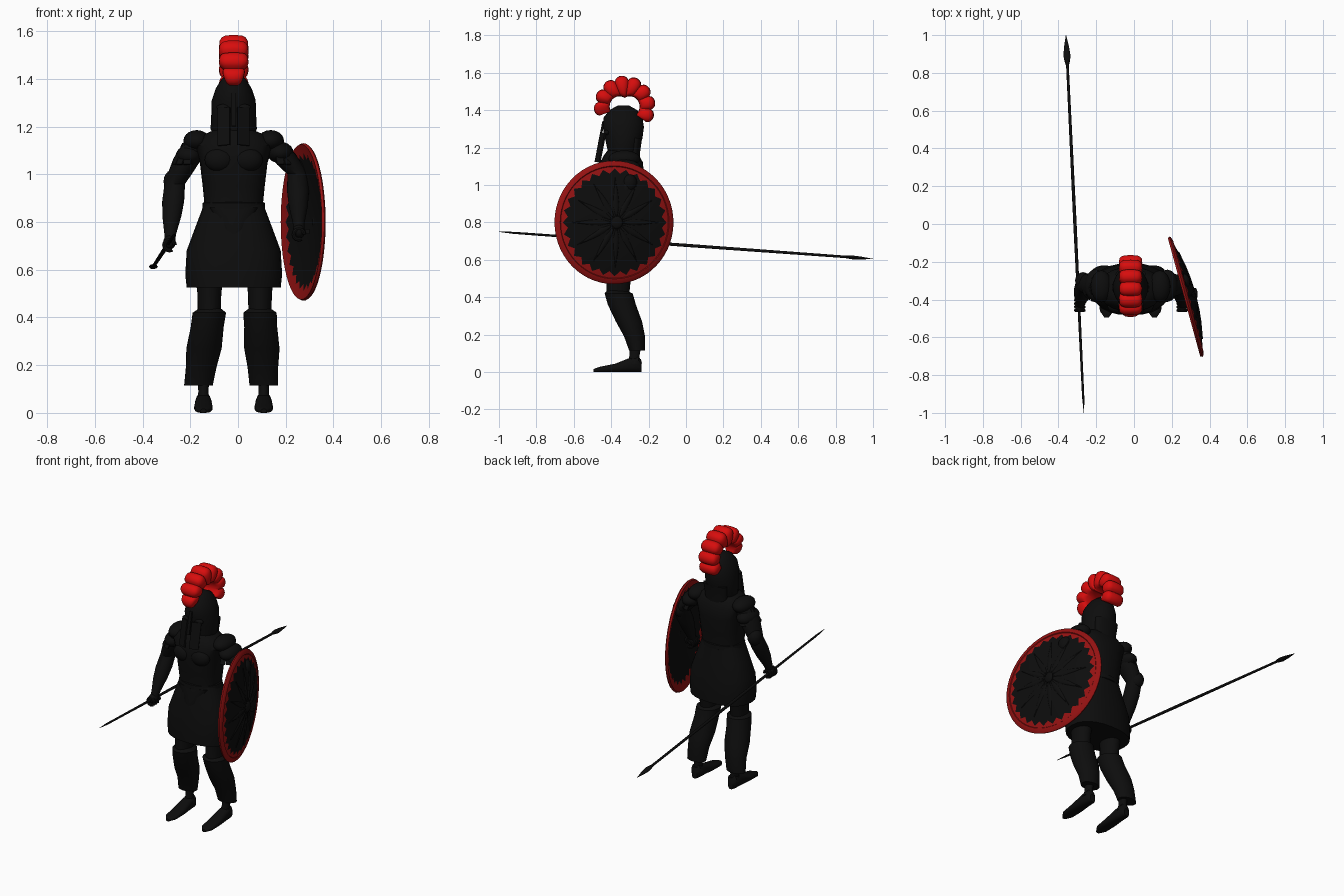
import bpy, bmesh
from math import sin, cos, pi, radians, copysign
from mathutils import Matrix, Vector

cube = bpy.data.objects.get("Cube")
if cube:
    bpy.data.objects.remove(cube, do_unlink=True)

MID, DEPTH = -0.018, -0.345      # body centre line
parts = []


def material(name, color):
    m = bpy.data.materials.new(name)
    m.use_nodes = True
    m.diffuse_color = color
    m.node_tree.nodes["Principled BSDF"].inputs["Base Color"].default_value = color
    return m


black = material("black armour", (0.004, 0.004, 0.004, 1))
bright_red = material("plume red", (0.68, 0.004, 0.004, 1))
dark_red = material("shield red", (0.3, 0.006, 0.006, 1))


def finish(name, bm, *mats):
    bmesh.ops.recalc_face_normals(bm, faces=bm.faces)
    mesh = bpy.data.meshes.new(name)
    bm.to_mesh(mesh)
    bm.free()
    for m in mats:
        mesh.materials.append(m)
    ob = bpy.data.objects.new(name, mesh)
    bpy.context.scene.collection.objects.link(ob)
    parts.append(ob)
    return ob


def skin(bm, rings, caps=True):
    """Join closed rings of points into a surface; returns faces per band."""
    rows = [[bm.verts.new(p) for p in ring] for ring in rings]
    bands = []
    for a, b in zip(rows, rows[1:]):
        n = len(a)
        bands.append([bm.faces.new((a[i], a[(i + 1) % n], b[(i + 1) % n], b[i]))
                      for i in range(n)])
    if caps:
        bm.faces.new(rows[0])
        bm.faces.new(rows[-1])
    return bands


def oval(n, power=1.0):
    """Unit oval; a power below one makes it squarer."""
    for i in range(n):
        c, s = cos(2 * pi * i / n), sin(2 * pi * i / n)
        yield copysign(abs(c) ** power, c), copysign(abs(s) ** power, s)


def loft(name, rings, mat=black, n=24, along_y=False, power=1.0):
    """Rings are (x, y, z, half width, half depth)."""
    bm = bmesh.new()
    skin(bm, [[(x + a * c, y, z + b * s) if along_y else (x + a * c, y + b * s, z)
               for c, s in oval(n, power)] for x, y, z, a, b in rings])
    return finish(name, bm, mat)


def column(name, rings, **kw):
    """Centred loft; rings are (z, half width, half depth, y shift)."""
    return loft(name, [(MID, DEPTH + dy, z, a, b) for z, a, b, dy in rings], **kw)


def ball(name, place, size, mat=black):
    bm = bmesh.new()
    bmesh.ops.create_uvsphere(bm, u_segments=16, v_segments=10, radius=1)
    bm.transform(Matrix.Translation(place) @ Matrix.Diagonal((*size, 1)))
    return finish(name, bm, mat)


def plate(name, matrix, size, mat=black):
    bm = bmesh.new()
    bmesh.ops.create_cube(bm, size=1)
    bm.transform(matrix @ Matrix.Diagonal((*size, 1)))
    return finish(name, bm, mat)


# Torso, belly plate and skirt
column("cuirass", [(0.82, 0.125, 0.105, 0), (0.87, 0.122, 0.1, 0), (0.95, 0.13, 0.11, 0),
                   (1.05, 0.142, 0.12, 0), (1.12, 0.165, 0.115, 0), (1.165, 0.13, 0.09, 0),
                   (1.19, 0.07, 0.07, 0)], power=0.85)
column("skirt", [(0.88, 0.122, 0.1, 0), (0.78, 0.16, 0.115, 0), (0.68, 0.197, 0.132, 0),
                 (0.58, 0.203, 0.138, 0), (0.525, 0.197, 0.138, 0)], power=0.85)
column("belt", [(0.85, 0.122, 0.1, 0), (0.855, 0.132, 0.109, 0), (0.88, 0.13, 0.108, 0),
                (0.885, 0.12, 0.1, 0)])
column("belly_plate", [(0.73, 0.01, 0.02, -0.1), (0.77, 0.06, 0.03, -0.09),
                       (0.86, 0.1, 0.03, -0.075)])
column("neck", [(1.08, 0.075, 0.09, 0), (1.25, 0.055, 0.07, 0.01)])

# Helmet with open face, cheek guards and neck guard
column("helmet", [(1.11, 0.05, 0.07, 0.01), (1.14, 0.078, 0.08, 0.005), (1.19, 0.097, 0.085, 0.01),
                  (1.25, 0.094, 0.1, 0.012), (1.31, 0.092, 0.11, 0.01), (1.36, 0.075, 0.104, 0.008),
                  (1.4, 0.05, 0.075, 0.01), (1.425, 0.02, 0.03, 0.01)])
tilt = Matrix.Rotation(radians(-11), 4, "X")
plate("nose_guard", Matrix.Translation((MID, -0.455, 1.27)) @ tilt, (0.018, 0.012, 0.14))
for side, word in ((-1, "right"), (1, "left")):
    turn = Matrix.Rotation(side * radians(25), 4, "Z")
    plate(word + "_cheek_guard", Matrix.Translation((MID + side * 0.04, -0.458, 1.2)) @ tilt @ turn,
          (0.055, 0.01, 0.16))
    ball(word + "_eye_rim", (MID + side * 0.042, -0.425, 1.28), (0.03, 0.016, 0.014))
    ball(word + "_chest_muscle", (MID + side * 0.06, -0.435, 1.06), (0.062, 0.04, 0.05))
column("neck_guard", [(1.13, 0.07, 0.03, 0.07), (1.18, 0.075, 0.03, 0.07), (1.25, 0.08, 0.03, 0.08)])

# Scalloped plume: an oval section swept over the helmet in puffs
bm = bmesh.new()
puffs, steps, rings = 8, 8, []
for i in range(puffs * steps + 1):
    t = i / (puffs * steps)
    angle = radians(200 - 236 * t)
    puff = abs(sin(pi * puffs * t)) ** 0.6
    outer = 0.143 + 0.022 * puff
    inner = 0.045 + 0.035 * abs(cos(angle))
    width = (0.05 + 0.012 * puff) * min(1, 0.5 + 3 * t)
    middle, half = (outer + inner) / 2, (outer - inner) / 2
    rings.append([(MID + width * c, -0.328 + cos(angle) * (middle + half * s),
                   1.42 + sin(angle) * (middle + half * s)) for c, s in oval(16, 0.6)])
skin(bm, rings)
finish("plume", bm, bright_red)

# Legs: thigh, greave, ankle and foot
for side, word, hip, lean, foot in ((-1, "right", -0.12, 0.045, -0.145), (1, "left", 0.092, 0.016, 0.108)):
    loft(word + "_thigh", [(hip, -0.35, 0.62, 0.065, 0.08), (hip, -0.36, 0.5, 0.05, 0.065),
                           (hip, -0.365, 0.4, 0.048, 0.06)])
    loft(word + "_greave", [(hip + side * lean * (0.42 - z) / 0.3, y, z, a, b) for y, z, a, b in (
        (-0.375, 0.445, 0.035, 0.04), (-0.36, 0.42, 0.07, 0.075), (-0.343, 0.36, 0.069, 0.075),
        (-0.305, 0.27, 0.074, 0.07), (-0.275, 0.19, 0.064, 0.056), (-0.262, 0.115, 0.06, 0.042))])
    loft(word + "_ankle", [(foot, -0.265, 0.2, 0.03, 0.035), (foot, -0.275, 0.09, 0.021, 0.027),
                           (foot, -0.28, 0.03, 0.028, 0.035)])
    loft(word + "_foot", [(foot, y, h, a, h) for y, a, h in (
        (-0.238, 0.018, 0.025), (-0.255, 0.032, 0.042), (-0.31, 0.035, 0.036), (-0.38, 0.039, 0.022),
        (-0.46, 0.036, 0.014), (-0.495, 0.012, 0.008))], along_y=True, power=0.8)
    loft(word + "_ankle_cuff", [(foot, -0.275, 0.045, 0.036, 0.04), (foot, -0.275, 0.07, 0.027, 0.034)])


# Arms: sleeve, forearm, layered shoulder caps and strips, gripping hand
def arm(side, word, elbow, hand):
    shoulder = Vector((MID + side * 0.155, -0.33, 1.14))
    elbow, hand = Vector(elbow), Vector(hand)

    def along(a, b, spec):
        return [(*a.lerp(b, t), w, w * 1.1) for t, w in spec]
    loft(word + "_arm", along(shoulder, elbow, ((0, 0.05), (0.4, 0.06), (0.8, 0.05)))
         + along(elbow, hand, ((0, 0.043), (0.3, 0.046), (0.55, 0.04), (0.85, 0.025), (1, 0.022))))
    ball(word + "_elbow_guard", elbow + Vector((side * 0.005, 0.015, 0.01)), (0.042, 0.045, 0.05))
    for i in range(2):
        c = shoulder.lerp(elbow, i * 0.35)
        ball("%s_shoulder_cap_%d" % (word, i + 1), c, (0.056, 0.085, 0.045))
    for i in range(7):
        turn = Matrix.Rotation(radians(-75 + 25 * i), 4, "Z")
        if side < 0:
            turn = Matrix.Rotation(pi, 4, "Z") @ turn
        flare = Matrix.Rotation(radians(-28), 4, "Y")
        place = Matrix.Translation(shoulder + Vector((side * 0.02, 0, -0.055)))
        plate("%s_shoulder_strip_%d" % (word, i + 1),
              place @ turn @ Matrix.Translation((0.058, 0, 0)) @ flare, (0.007, 0.03, 0.1))
    ball(word + "_palm", hand, (0.026, 0.036, 0.03))
    for i in range(4):
        bm = bmesh.new()
        y = hand.y - 0.027 + 0.018 * i
        skin(bm, [[(hand.x + (0.022 + 0.009 * c) * cos(a), y + 0.009 * s,
                    hand.z - 0.012 + (0.022 + 0.009 * c) * sin(a)) for c, s in oval(8)]
                  for a in [k * pi / 6 for k in range(11)]])
        finish("%s_finger_%d" % (word, i + 1), bm, black)


arm(-1, "right", (-0.265, -0.315, 0.96), (-0.287, -0.43, 0.715))
arm(1, "left", (0.25, -0.32, 1.0), (0.255, -0.43, 0.76))

# Spear held level, with its flat blade at the rear
tail, tip = Vector((-0.265, -1, 0.75)), Vector((-0.36, 1, 0.605))
loft("spear_shaft", [(*tail.lerp(tip, t), r, r) for t, r in (
    (0, 0.001), (0.04, 0.006), (0.5, 0.009), (0.94, 0.007))], n=10, along_y=True)
loft("spear_blade", [(*tail.lerp(tip, t), r, r * 0.55) for t, r in (
    (0.92, 0.008), (0.93, 0.014), (0.945, 0.019), (0.97, 0.013), (1, 0.001))], n=8, along_y=True)

# Round domed shield: red rim with a toothed inner edge on both faces
u, n = Vector((-0.264, 0.964, 0)), Vector((0.964, 0.264, 0))
frame = Matrix((u, (0, 0, 1), n)).transposed().to_4x4()
frame.translation = (0.275, -0.385, 0.8)
RIM, SEG = 0.33, 56


def dome(r):
    return 0.05 * (1 - (r / RIM) ** 2)


profile = [(0.01, 0), (0.1, 0), (0.2, 0), (0.275, 0), (0.298, 0), (0.302, 0.005), (0.325, 0.005),
           (RIM, 0), (0.325, -0.012), (0.275, -0.012), (0.2, -0.012), (0.1, -0.012), (0.01, -0.012)]
bm = bmesh.new()
rings = []
for r0, lift in profile:
    ring = []
    for i in range(SEG):
        r = r0 + (0.013 * (-1) ** i if r0 == 0.275 else 0)
        a = 2 * pi * i / SEG
        ring.append(frame @ Vector((r * cos(a), r * sin(a), dome(r) + lift)))
    rings.append(ring)
for k, band in enumerate(skin(bm, rings)):
    for f in band:
        f.material_index = 1 if 3 <= k <= 8 else 0
finish("shield", bm, black, dark_red)

# Raised sun rays and boss on the shield
bm = bmesh.new()
for i in range(12):
    spin = frame @ Matrix.Rotation(2 * pi * i / 12, 4, "Z")
    skin(bm, [[spin @ Vector((r, w * c, dome(r) + 0.005 * s)) for c, s in oval(6)]
              for r, w in ((0.03, 0.004), (0.09, 0.016), (0.15, 0.012), (0.24, 0.001))])
finish("shield_rays", bm, black)
ball("shield_boss", frame @ Vector((0, 0, 0.05)), (0.014, 0.034, 0.034))
plate("shield_grip", Matrix.Translation((0.275, -0.43, 0.76)), (0.05, 0.03, 0.02))

# Smooth shading with sharp creases
bpy.ops.object.select_all(action="DESELECT")
for ob in parts:
    ob.select_set(True)
bpy.context.view_layer.objects.active = parts[0]
bpy.ops.object.shade_smooth_by_angle(angle=radians(40))
